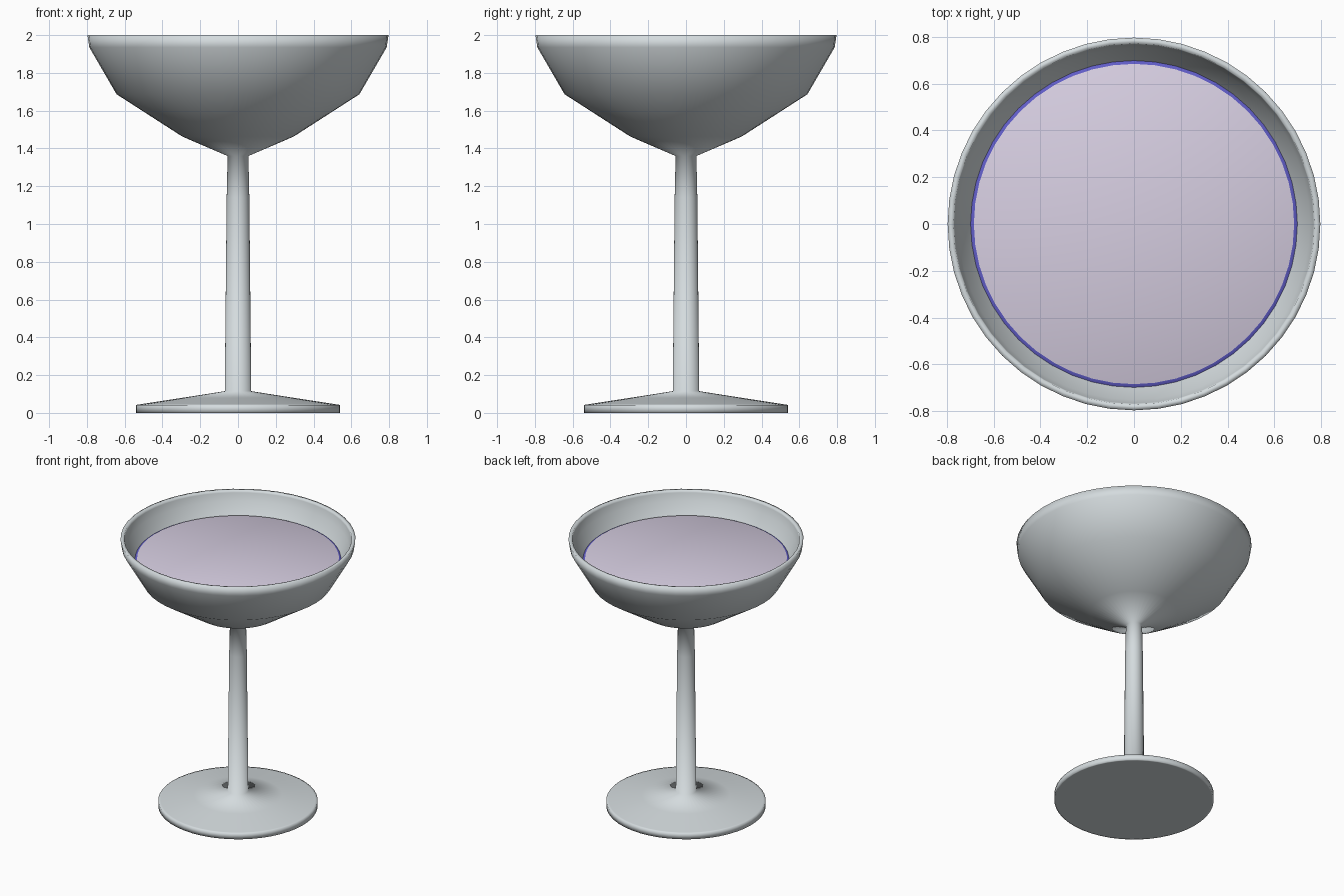
import bpy, bmesh, math

if "Cube" in bpy.data.objects:
    bpy.data.objects.remove(bpy.data.objects["Cube"])

SIDES = 48


def material(name, rgb):
    m = bpy.data.materials.new(name)
    m.diffuse_color = (*rgb, 1.0)
    m.use_nodes = True
    m.node_tree.nodes["Principled BSDF"].inputs["Base Color"].default_value = m.diffuse_color
    return m


def lathe(name, profile, mats, smooth_angle):
    """Revolve (radius, height) points, listed from bottom to top outside, around z."""
    bm = bmesh.new()
    rings = []
    for r, z in profile:
        if r == 0:
            rings.append([bm.verts.new((0, 0, z))] * SIDES)
        else:
            rings.append([bm.verts.new((r * math.cos(2 * math.pi * i / SIDES),
                                        r * math.sin(2 * math.pi * i / SIDES), z))
                          for i in range(SIDES)])
    for low, high in zip(rings, rings[1:]):
        for i in range(SIDES):
            j = (i + 1) % SIDES
            corners = list(dict.fromkeys((low[i], low[j], high[j], high[i])))
            bm.faces.new(corners)
    bmesh.ops.recalc_face_normals(bm, faces=bm.faces)
    mesh = bpy.data.meshes.new(name)
    bm.to_mesh(mesh)
    bm.free()
    for m in mats:
        mesh.materials.append(m)
    ob = bpy.data.objects.new(name, mesh)
    bpy.context.collection.objects.link(ob)
    bpy.ops.object.select_all(action='DESELECT')
    ob.select_set(True)
    bpy.context.view_layer.objects.active = ob
    bpy.ops.object.shade_smooth_by_angle(angle=math.radians(smooth_angle))
    return ob


glass_mat = material("pale_grey_glass", (0.66, 0.71, 0.73))
surface_mat = material("lavender_liquid", (0.68, 0.62, 0.76))
edge_mat = material("blue_liquid_edge", (0.12, 0.11, 0.58))

# Glass: foot, stem, outer bowl, rim and inner bowl in one turned profile
lathe("coupe_glass", [
    (0, 0), (0.53, 0), (0.541, 0), (0.541, 0.022), (0.541, 0.042), (0.525, 0.0445),
    (0.30, 0.079), (0.07, 0.115), (0.06, 1.14), (0.055, 1.36),
    (0.295, 1.463), (0.643, 1.687), (0.787, 1.935), (0.797, 2.0),
    (0.772, 2.0), (0.768, 1.985), (0.752, 1.93), (0.612, 1.70), (0.28, 1.50), (0, 1.41),
], [glass_mat], 120)

# Liquid: shallow layer across the inner bowl, with a thin blue edge
liquid = lathe("drink", [
    (0.699, 1.845), (0.685, 1.852), (0, 1.855),
], [edge_mat, surface_mat], 60)

for face in liquid.data.polygons:
    if face.center.z > 1.8525:
        face.material_index = 1
